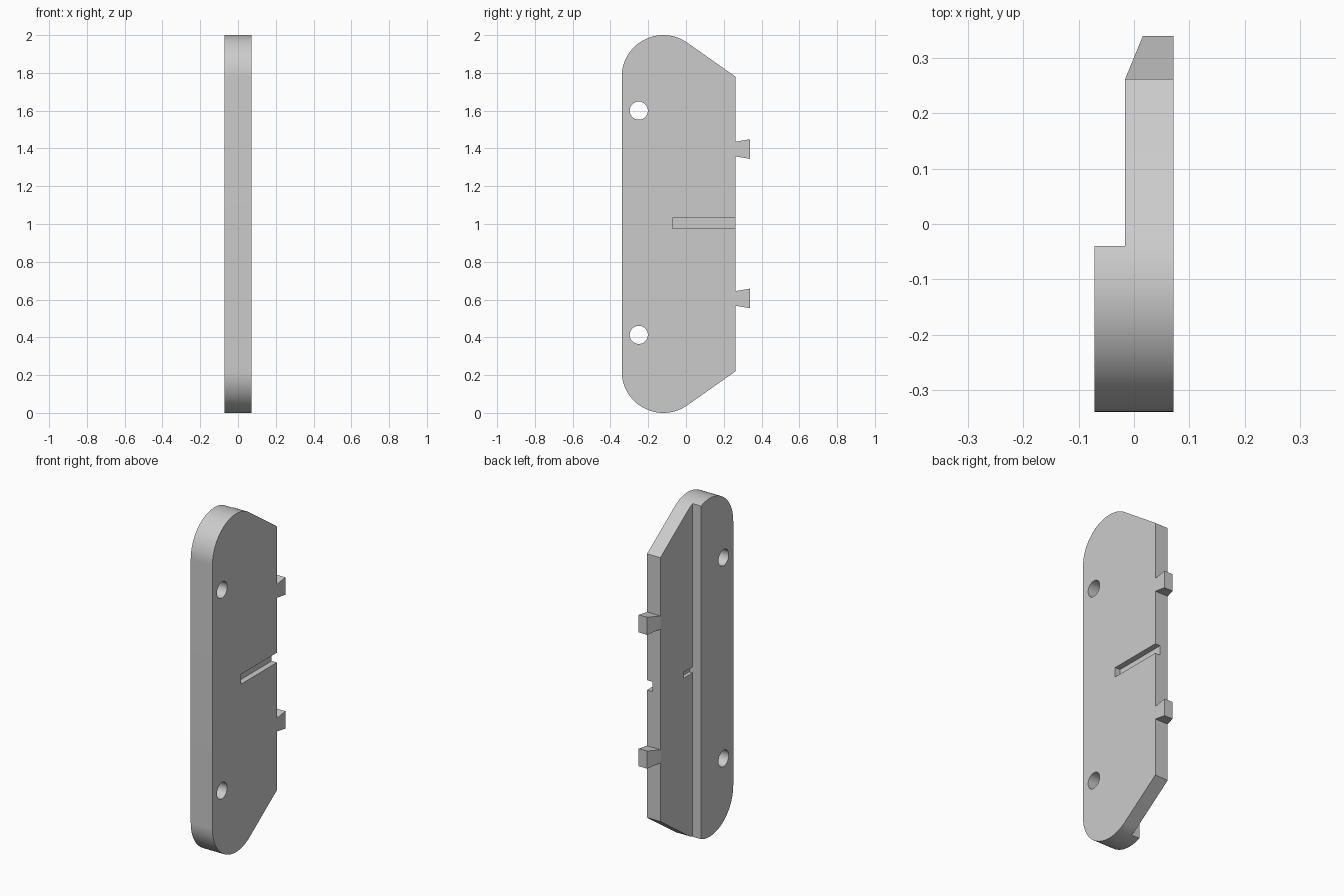
import bpy, bmesh
from math import acos, cos, sin, pi, radians

if "Cube" in bpy.data.objects:
    bpy.data.objects.remove(bpy.data.objects["Cube"])

gray = bpy.data.materials.new("plain gray")
gray.use_nodes = True
gray.diffuse_color = (0.6, 0.6, 0.6, 1)
gray.node_tree.nodes["Principled BSDF"].inputs["Base Color"].default_value = (0.6, 0.6, 0.6, 1)

RIGHT, LEFT, RIB = -0.071, 0.071, -0.016   # side faces and thin-plate face
BACK, RADIUS, ARC_Y = 0.262, 0.22, -0.12


def finish(name, bm):
    bmesh.ops.recalc_face_normals(bm, faces=bm.faces)
    mesh = bpy.data.meshes.new(name)
    bm.to_mesh(mesh)
    bm.free()
    mesh.materials.append(gray)
    obj = bpy.data.objects.new(name, mesh)
    bpy.context.collection.objects.link(obj)
    return obj


def prism(name, outline, x0, x1):
    """Extrude a (y, z) outline from x0 to x1."""
    bm = bmesh.new()
    face = bm.faces.new([bm.verts.new((x0, y, z)) for y, z in outline])
    new = bmesh.ops.extrude_face_region(bm, geom=[face])["geom"]
    verts = [v for v in new if isinstance(v, bmesh.types.BMVert)]
    bmesh.ops.translate(bm, vec=(x1 - x0, 0, 0), verts=verts)
    return finish(name, bm)


def box(name, x0, x1, y0, y1, z0, z1):
    return prism(name, [(y0, z0), (y1, z0), (y1, z1), (y0, z1)], x0, x1)


def activate(obj):
    bpy.ops.object.select_all(action="DESELECT")
    obj.select_set(True)
    bpy.context.view_layer.objects.active = obj


def cut(target, cutter):
    cutter.hide_render = True
    mod = target.modifiers.new("cut", "BOOLEAN")
    mod.operation, mod.solver, mod.object = "DIFFERENCE", "EXACT", cutter
    activate(target)
    bpy.ops.object.modifier_apply(modifier=mod.name)
    bpy.data.objects.remove(cutter)


# Plate outline: round front corners running tangentially into sloped back corners
tangent = acos(RADIUS / (BACK - ARC_Y))
steps = 40
arc = [tangent + (pi - tangent) * i / steps for i in range(steps + 1)]
upper = [(ARC_Y + RADIUS * cos(a), 2 - RADIUS + RADIUS * sin(a)) for a in arc]
upper.insert(0, (BACK, 2 - RADIUS))
outline = upper + [(y, 2 - z) for y, z in reversed(upper)]
plate = prism("plate", outline, RIGHT, LEFT)

# Step that thins the back part
cut(plate, box("step_cutter", -0.3, RIB, -0.04, 0.6, -0.2, 2.2))

# Round mounting holes
for z in (0.413, 1.6):
    circle = [(-0.25 + 0.048 * cos(i * pi / 24), z + 0.048 * sin(i * pi / 24)) for i in range(48)]
    cut(plate, prism("hole_cutter", circle, -0.3, 0.3))

# Long slot on the left face, and small pocket on the thin right face
cut(plate, box("slot_cutter", 0.037, 0.3, -0.072, 0.5, 0.975, 1.033))
cut(plate, box("pocket_cutter", -0.03, 0.005, -0.038, 0.045, 0.985, 1.02))

activate(plate)
bpy.ops.object.shade_smooth_by_angle(angle=radians(25))

# Flared dovetail tabs with a chamfered right side
for name, z in (("lower_tab", 0.606), ("upper_tab", 1.397)):
    bm = bmesh.new()
    for y, half, x0 in ((BACK, 0.039, RIB), (0.34, 0.052, 0.016)):
        for x in (x0, LEFT):
            for side in (-1, 1):
                bm.verts.new((x, y, z + side * half))
    bmesh.ops.convex_hull(bm, input=bm.verts)
    finish(name, bm)
